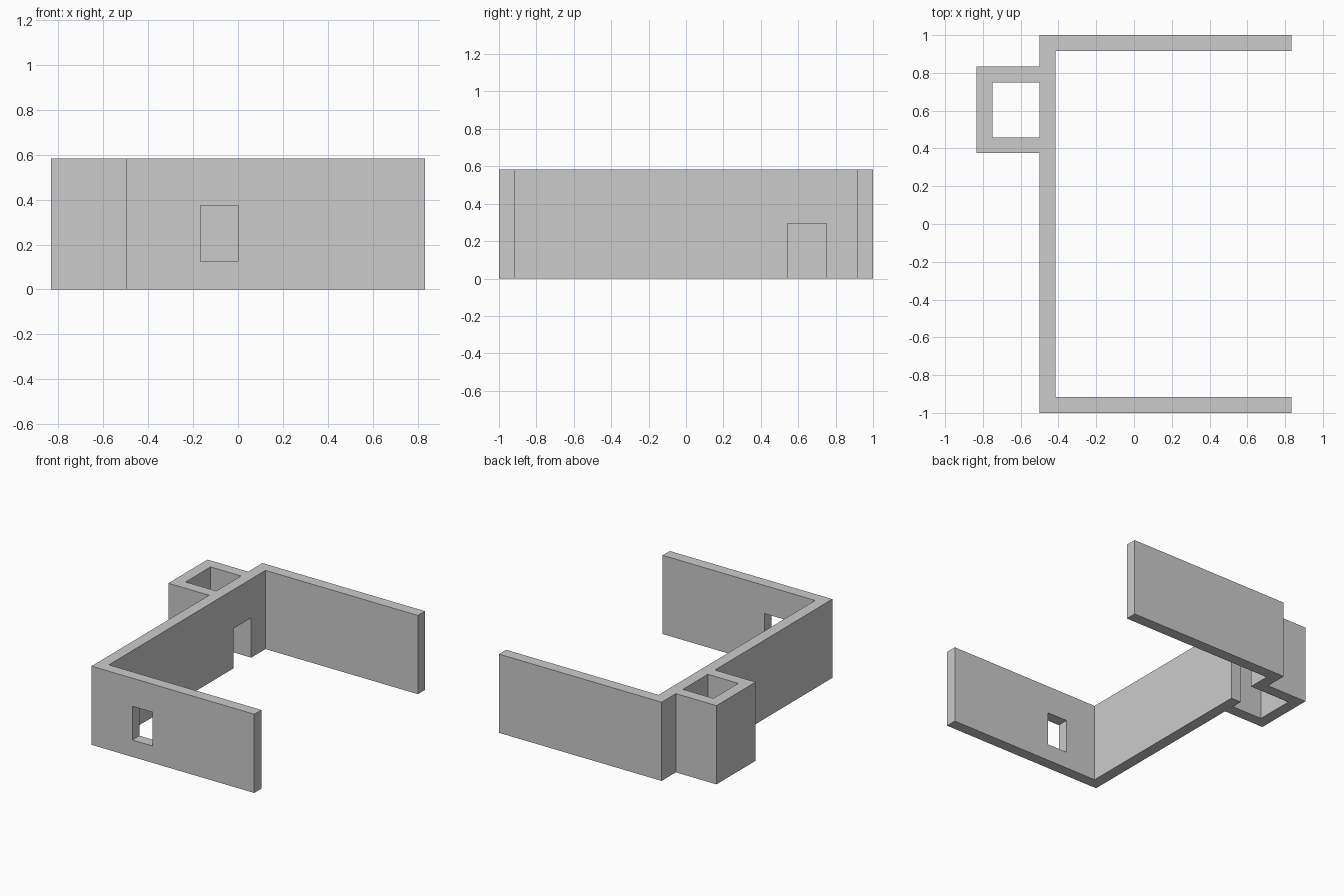
import bpy, bmesh

if "Cube" in bpy.data.objects:
    bpy.data.objects.remove(bpy.data.objects["Cube"])

U = 1 / 24            # building module
H = 14 * U            # wall height


def extrude_profile(name, points, height):
    """Solid prism from a plan outline given in modules."""
    bm = bmesh.new()
    base = bm.faces.new([bm.verts.new((x * U, y * U, 0)) for x, y in points])
    top = bmesh.ops.extrude_face_region(bm, geom=[base])["geom"]
    bmesh.ops.translate(bm, vec=(0, 0, height),
                        verts=[v for v in top if isinstance(v, bmesh.types.BMVert)])
    bmesh.ops.recalc_face_normals(bm, faces=bm.faces)
    mesh = bpy.data.meshes.new(name)
    bm.to_mesh(mesh)
    bm.free()
    obj = bpy.data.objects.new(name, mesh)
    bpy.context.collection.objects.link(obj)
    return obj


def cut_box(target, name, x, y, z0, z1):
    """Box-shaped opening cut through the target."""
    cutter = extrude_profile(
        name, [(x[0], y[0]), (x[1], y[0]), (x[1], y[1]), (x[0], y[1])], z1 - z0)
    cutter.location.z = z0
    cutter.hide_render = True
    mod = target.modifiers.new(name, 'BOOLEAN')
    mod.operation = 'DIFFERENCE'
    mod.solver = 'EXACT'
    mod.object = cutter
    bpy.context.view_layer.objects.active = target
    bpy.ops.object.modifier_apply(modifier=name)
    bpy.data.objects.remove(cutter)


# Three-sided wall with the square shaft bumped out on its left side
walls = extrude_profile("walls", [
    (20, -24), (20, -22), (-10, -22), (-10, 22), (20, 22), (20, 24),
    (-12, 24), (-12, 20), (-20, 20), (-20, 9), (-12, 9), (-12, -24)], H)

# Open shaft, running from top to bottom
cut_box(walls, "shaft_opening", (-18, -12), (11, 18), -0.1, H + 0.1)
# Doorway from the room into the shaft
cut_box(walls, "doorway", (-14, -9), (13, 18), -0.1, 0.295)
# Window in the front wall
cut_box(walls, "window", (-4, 0), (-25, -21), 3 * U, 9 * U)
